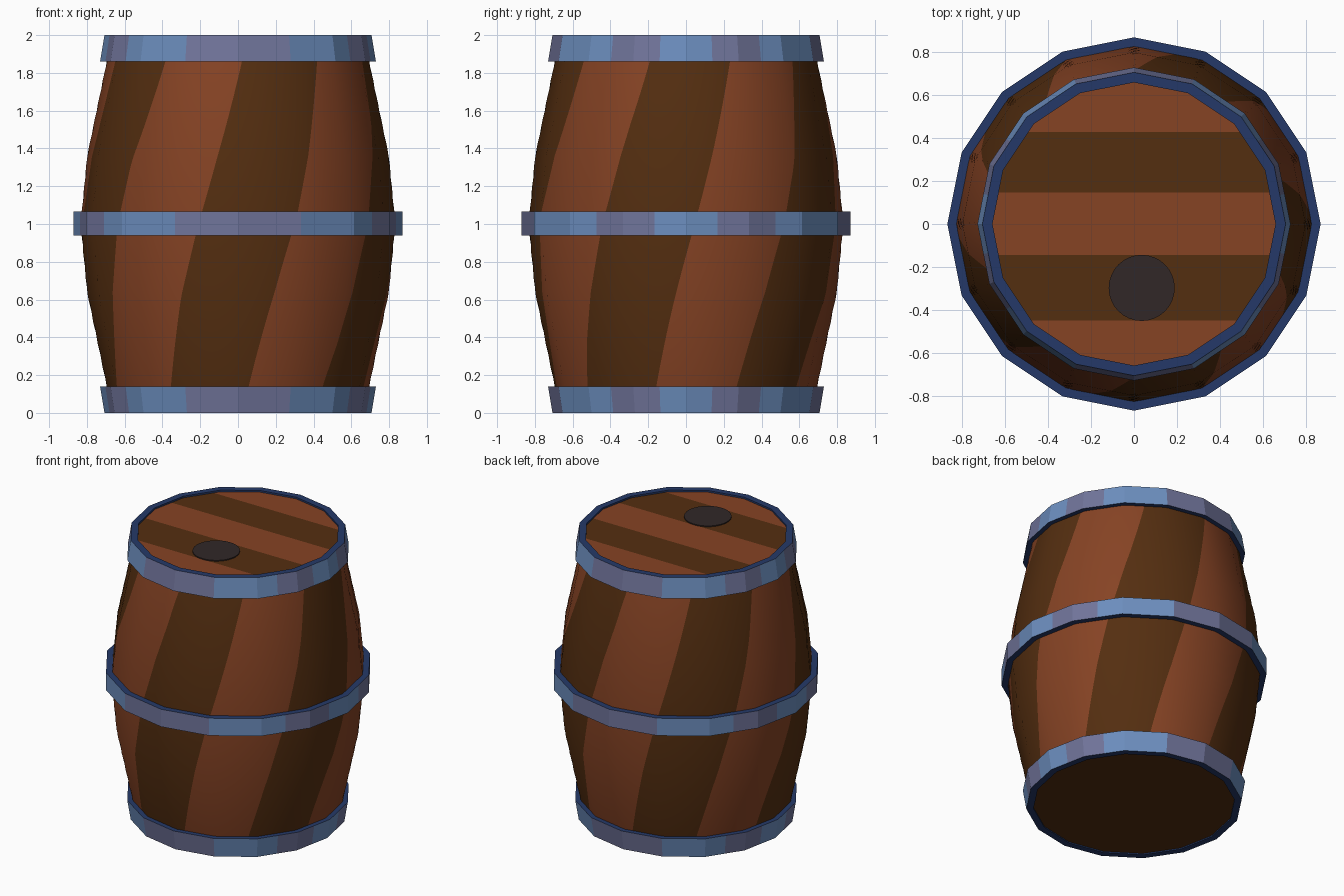
import bpy, bmesh, math
from mathutils import Vector

if "Cube" in bpy.data.objects:
    bpy.data.objects.remove(bpy.data.objects["Cube"])

SIDES = 16
STEP = 2 * math.pi / SIDES


def material(name, rgb):
    m = bpy.data.materials.new(name)
    lin = [(c / 255 / 12.92) if c / 255 <= 0.04045 else ((c / 255 + 0.055) / 1.055) ** 2.4 for c in rgb]
    m.diffuse_color = (*lin, 1)
    m.use_nodes = True
    m.node_tree.nodes["Principled BSDF"].inputs["Base Color"].default_value = m.diffuse_color
    return m


LIGHT = material("light_wood", (134, 67, 36))
DARK = material("dark_wood", (84, 46, 16))
NAVY = material("navy_metal_edge", (37, 57, 104))
STEEL = material("steel_blue", (108, 142, 190))
SLATE = material("slate_purple", (112, 116, 154))
BUNG = material("bung_dark", (49, 39, 39))


def poly_point(r, a, z):
    """Point at angle a on a 16-sided outline of corner radius r."""
    d = (a % STEP) - STEP / 2
    q = r * math.cos(STEP / 2) / math.cos(d)
    return Vector((q * math.cos(a), q * math.sin(a), z))


def make_object(name, bm, mats):
    me = bpy.data.meshes.new(name)
    bm.to_mesh(me)
    bm.free()
    for m in mats:
        me.materials.append(m)
    ob = bpy.data.objects.new(name, me)
    bpy.context.collection.objects.link(ob)
    return ob


# staves: bulged body with five twisting dark stripes
PROFILE = [(0, 0.667), (0.64, 0.80), (1, 0.835), (1.36, 0.80), (2, 0.667)]


def body_radius(z):
    for (z0, r0), (z1, r1) in zip(PROFILE, PROFILE[1:]):
        if z <= z1:
            return r0 + (r1 - r0) * (z - z0) / (z1 - z0)
    return PROFILE[-1][1]


COLS, ROWS = 160, 48
bm = bmesh.new()
rings, normals = [], []
for j in range(ROWS + 1):
    z = 0.04 + 0.04 * j
    start = math.radians(-90 + 3.2 - 18 + 19.2 * (z - 1))
    ring = []
    for i in range(COLS):
        a = start + 2 * math.pi * i / COLS
        ring.append(bm.verts.new(poly_point(body_radius(z), a, z)))
        normals.append(Vector((math.cos(a), math.sin(a), 0.26 * (z - 1))).normalized())
    rings.append(ring)
half = COLS // 10
for j in range(ROWS):
    for i in range(COLS):
        k = (i + 1) % COLS
        f = bm.faces.new((rings[j][i], rings[j][k], rings[j + 1][k], rings[j + 1][i]))
        f.smooth = True
        f.material_index = 1 if (i // half) % 2 == 0 else 0
staves = make_object("staves", bm, [LIGHT, DARK])
staves.data.normals_split_custom_set_from_vertices([tuple(n) for n in normals])


# hoops: flat-sided rings, navy edges, two-tone outer bands
def hoop(name, section):
    """section: outer bottom, outer top, inner top, inner bottom as (r, z)."""
    bm = bmesh.new()
    n = SIDES * 2
    loops = [[bm.verts.new(poly_point(r, i * STEP / 2, z)) for r, z in section] for i in range(n)]
    for i in range(n):
        a, b = loops[i], loops[(i + 1) % n]
        s = i % 16                      # half-side number within half a turn
        s = min(s, 15 - s)              # 0 at the right or left, 7 at the front or back
        for k in range(4):
            m = (k + 1) % 4
            f = bm.faces.new((a[k], b[k], b[m], a[m]))
            f.material_index = 0 if k else (2 if s in (1, 2, 6, 7) else 1)
    bmesh.ops.recalc_face_normals(bm, faces=bm.faces)
    return make_object(name, bm, [NAVY, STEEL, SLATE])


hoop("top_hoop", [(0.73, 1.86), (0.707, 2.0), (0.66, 2.0), (0.66, 1.86)])
hoop("middle_hoop", [(0.87, 0.94), (0.87, 1.065), (0.80, 1.065), (0.80, 0.94)])
hoop("bottom_hoop", [(0.707, 0.0), (0.73, 0.14), (0.66, 0.14), (0.66, 0.0)])


# lids: disc, cut into planks across y
def lid(name, z, cuts, up):
    bm = bmesh.new()
    pts = [bm.verts.new(poly_point(0.662, i * STEP, z)) for i in range(SIDES)]
    bm.faces.new(pts if up else pts[::-1])
    for y in cuts:
        bmesh.ops.bisect_plane(bm, geom=bm.verts[:] + bm.edges[:] + bm.faces[:],
                               plane_co=(0, y, 0), plane_no=(0, 1, 0))
    for f in bm.faces:
        y = f.calc_center_median().y
        f.material_index = sum(y > c for c in cuts) % 2 if cuts else 1
    return make_object(name, bm, [LIGHT, DARK])


lid("top_lid", 1.988, [-0.45, -0.145, 0.148, 0.428], True)
lid("bottom_lid", 0.008, [], False)

# bung: thin round plate on the top lid
bm = bmesh.new()
bmesh.ops.create_cone(bm, cap_ends=True, segments=32, radius1=0.154, radius2=0.154, depth=0.008)
bung = make_object("bung", bm, [BUNG])
bung.location = (0.036, -0.298, 1.991)
